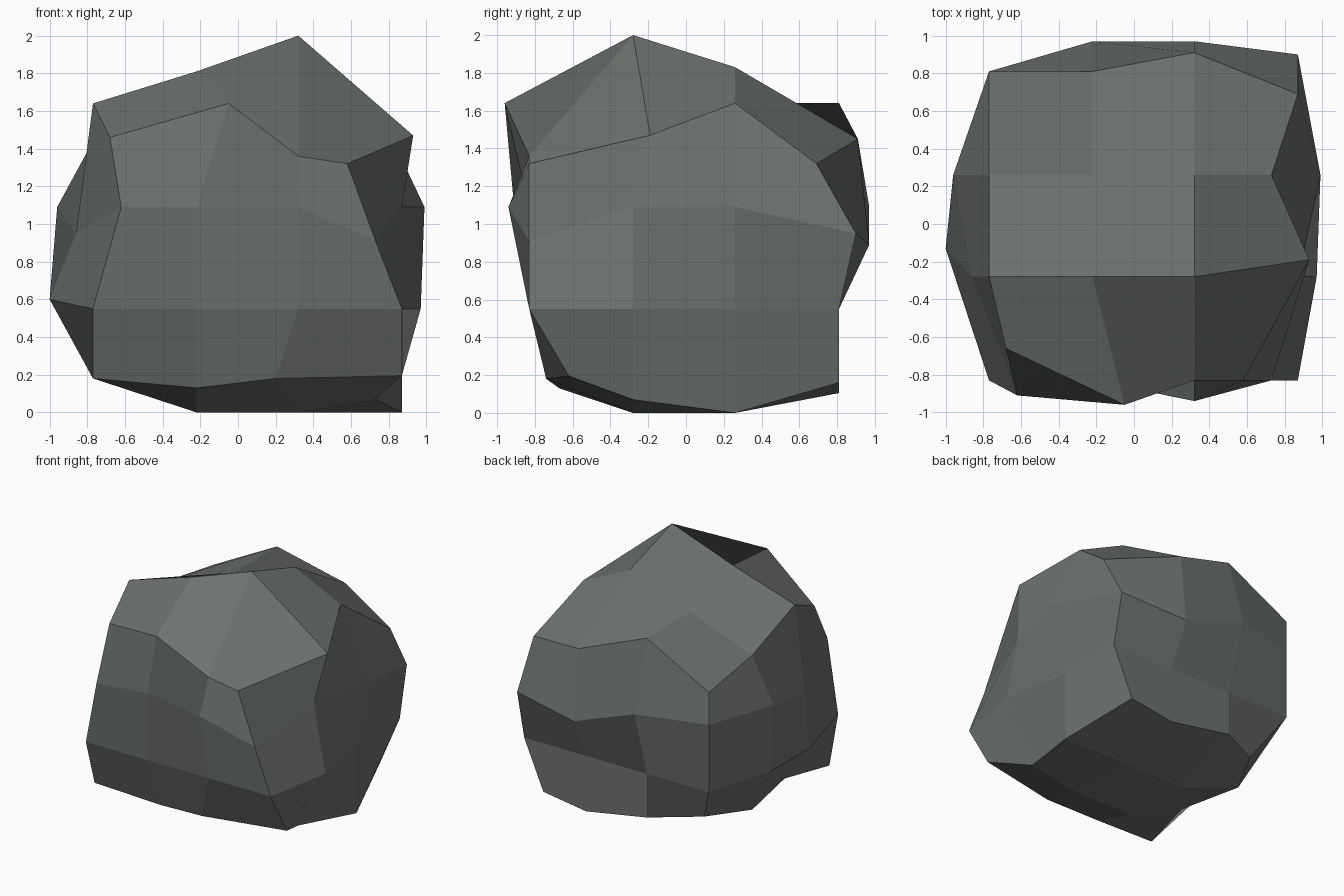
import bpy, bmesh
from itertools import product

if "Cube" in bpy.data.objects:
    bpy.data.objects.remove(bpy.data.objects["Cube"])

# Resting grid of a 3 x 3 x 3 block
GRID = ((-0.77, -0.22, 0.32, 0.87),
        (-0.83, -0.28, 0.26, 0.81),
        (0.0, 0.55, 1.09, 1.64))

# Relief of each side: position along the side's own axis
TOP = ((1.46, 1.64, 1.36, 1.32), (1.64, 1.81, 2.0, 1.47),
       (1.44, 1.64, 1.83, 1.64), (1.35, 1.64, 1.45, 1.32))         # rows y, columns x
BOTTOM = ((.18, .13, .18, .195), (.22, 0, 0, .07),
          (.2, 0, 0, 0), (.23, .2, .105, .16))
FRONT = ((-.72, -.67, -.74, -.62), (-.83,) * 4,
         (-.91, -.83, -.94, -.83), (-.66, -.96, -.83, -.83))       # rows z, columns x
BACK = ((.61, .81, .81, .81), (.81,) * 4,
        (.81, .97, .97, .9), (.81, .81, .91, .69))
LEFT = ((-.77, -.68, -.77, -.59), (-.77, -1.0, -.93, -.77),
        (-.62, -.86, -.96, -.77), (-.68, -.77, -.77, -.77))        # rows z, columns y
RIGHT = ((.87, .73, .87, .70), (.87, .97, .87, .87),
         (.73, .87, .99, .87), (.58, .93, .73, .87))
RELIEF = ((LEFT, RIGHT), (FRONT, BACK), (BOTTOM, TOP))

# Points that also slide sideways: (grid index, axis): position
SLIDE = {((1, 0, 3), 0): -.05, ((2, 0, 0), 0): .2, ((0, 1, 1), 1): -.13,
         ((3, 1, 3), 1): -.19, ((0, 1, 1), 2): .6, ((0, 1, 2), 2): .95,
         ((2, 3, 2), 2): .89, ((3, 0, 2), 2): .91, ((3, 3, 2), 2): .95}


def position(idx):
    co = [GRID[a][idx[a]] for a in range(3)]
    for a in range(3):
        if idx[a] in (0, 3):
            col, row = [idx[b] for b in range(3) if b != a]
            co[a] = RELIEF[a][idx[a] // 3][row][col]
        co[a] = SLIDE.get((idx, a), co[a])
    return co


# Boulder: six 3 x 3 sides sharing their border points
bm = bmesh.new()
verts = {i: bm.verts.new(position(i))
         for i in product(range(4), repeat=3) if 0 in i or 3 in i}
for axis, end, u, v in product(range(3), (0, 3), range(3), range(3)):
    corners = []
    for du, dv in ((0, 0), (1, 0), (1, 1), (0, 1)):
        idx = [u + du, v + dv]
        idx.insert(axis, end)
        corners.append(verts[tuple(idx)])
    bm.faces.new(corners)
bmesh.ops.recalc_face_normals(bm, faces=bm.faces)

mesh = bpy.data.meshes.new("boulder")
bm.to_mesh(mesh)
bm.free()
stone = bpy.data.materials.new("grey_stone")
stone.diffuse_color = (0.15, 0.168, 0.16, 1)
stone.use_nodes = True
stone.node_tree.nodes["Principled BSDF"].inputs["Base Color"].default_value = stone.diffuse_color
mesh.materials.append(stone)
boulder = bpy.data.objects.new("boulder", mesh)
bpy.context.collection.objects.link(boulder)
